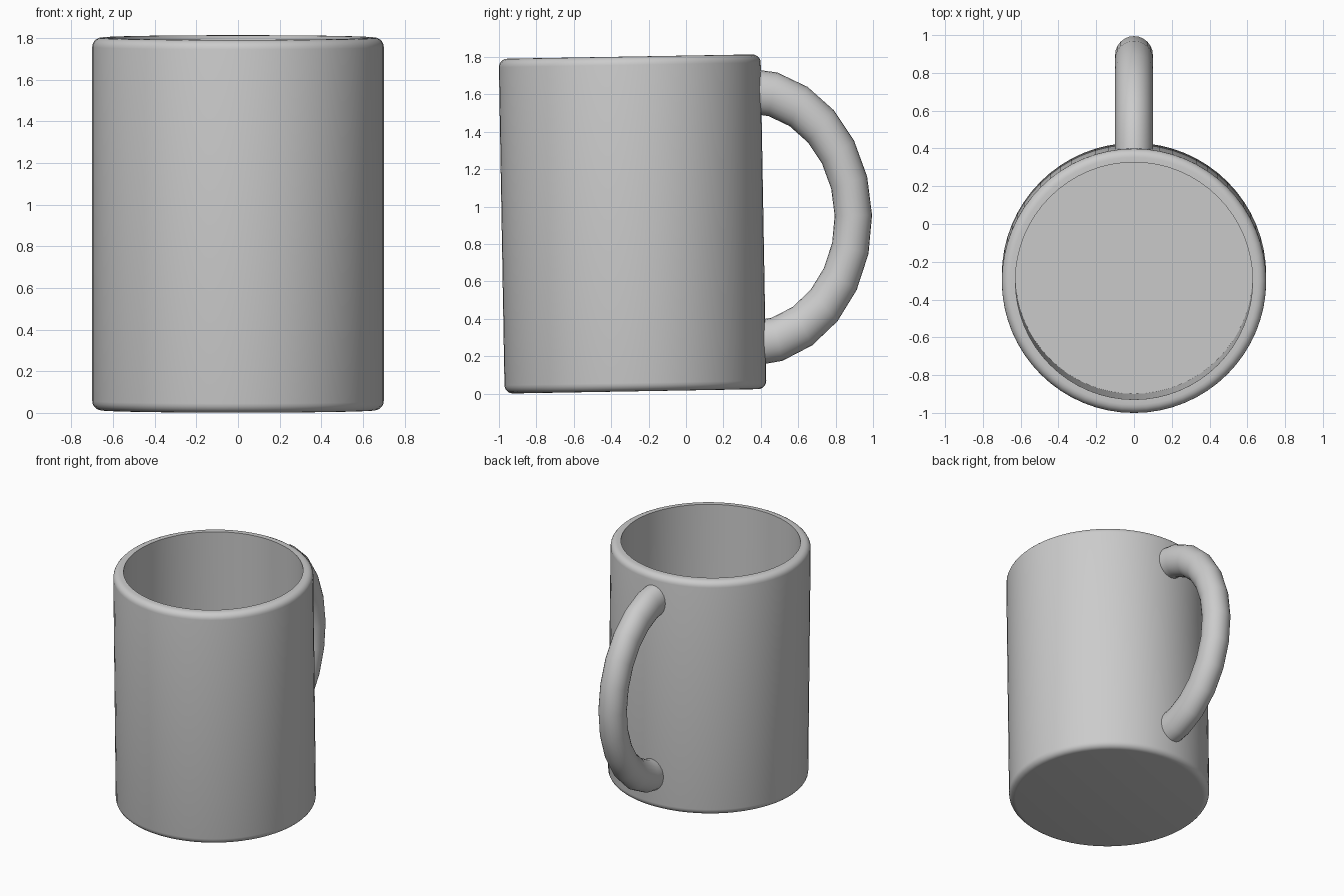
import bpy, bmesh
from math import sin, cos, pi, radians
from mathutils import Matrix

cube = bpy.data.objects.get("Cube")
if cube:
    bpy.data.objects.remove(cube, do_unlink=True)

# Single grey glaze
grey = bpy.data.materials.new("grey_glaze")
grey.use_nodes = True
colour = (0.6, 0.6, 0.6, 1)
grey.diffuse_color = colour
grey.node_tree.nodes["Principled BSDF"].inputs["Base Color"].default_value = colour

# The whole mug leans one degree towards the front
LEAN = Matrix.Translation((0, -0.27, 0.0125)) @ Matrix.Rotation(radians(1), 4, "X")
RADIUS, INNER, HEIGHT, FLOOR, ROUND = 0.70, 0.628, 1.79, 0.08, 0.045


def finish(bm, name):
    bmesh.ops.recalc_face_normals(bm, faces=bm.faces)
    mesh = bpy.data.meshes.new(name)
    bm.to_mesh(mesh)
    bm.free()
    obj = bpy.data.objects.new(name, mesh)
    bpy.context.collection.objects.link(obj)
    mesh.materials.append(grey)
    obj.matrix_world = LEAN
    return obj


def bridge(bm, a, b):
    n = len(a)
    for i in range(n):
        bm.faces.new((a[i], a[(i + 1) % n], b[(i + 1) % n], b[i]))


def loft(rings, name):
    bm = bmesh.new()
    loops = [[bm.verts.new(p) for p in ring] for ring in rings]
    for a, b in zip(loops, loops[1:]):
        bridge(bm, a, b)
    bm.faces.new(loops[0])
    bm.faces.new(loops[-1])
    return finish(bm, name)


# Mug body: rounded outer edges, flat rim, straight inner wall and floor
def corner(z, start):
    steps = 5
    angles = [start + pi / 2 * i / steps for i in range(steps + 1)]
    return [(RADIUS - ROUND + ROUND * cos(a), z + ROUND * sin(a)) for a in angles]


profile = corner(ROUND, -pi / 2) + corner(HEIGHT - ROUND, 0)
profile += [(INNER, HEIGHT), (INNER, FLOOR)]
SIDES = 64
turn = [2 * pi * i / SIDES for i in range(SIDES)]
body = loft([[(r * cos(a), r * sin(a), z) for a in turn] for r, z in profile], "mug_body")

# Handle: stretched half ring whose ends stop inside the wall
BOW, TUBE, STRETCH, HUB_Y, HUB_Z, END_Y = 0.565, 0.1, 1.2, 0.616, 0.92, 0.66
TUBE_SIDES = 24


def handle_ring(degrees):
    t = radians(degrees)
    ring = []
    for i in range(TUBE_SIDES):
        a = 2 * pi * i / TUBE_SIDES
        r = BOW + TUBE * cos(a)
        ring.append((TUBE * sin(a), HUB_Y + r * cos(t), HUB_Z + STRETCH * r * sin(t)))
    return ring


def wall_end(side):
    ends = []
    for p, q in zip(handle_ring(75 * side), handle_ring(90 * side)):
        f = (p[1] - END_Y) / (p[1] - q[1])
        ends.append((p[0], END_Y, p[2] + f * (q[2] - p[2])))
    return ends


arc = [handle_ring(d) for d in range(-75, 76, 15)]
handle = loft([wall_end(-1)] + arc + [wall_end(1)], "handle")

# Smooth curves, crisp rim and floor edges
for obj in (body, handle):
    bpy.ops.object.select_all(action="DESELECT")
    obj.select_set(True)
    bpy.context.view_layer.objects.active = obj
    bpy.ops.object.shade_smooth_by_angle(angle=radians(30))
